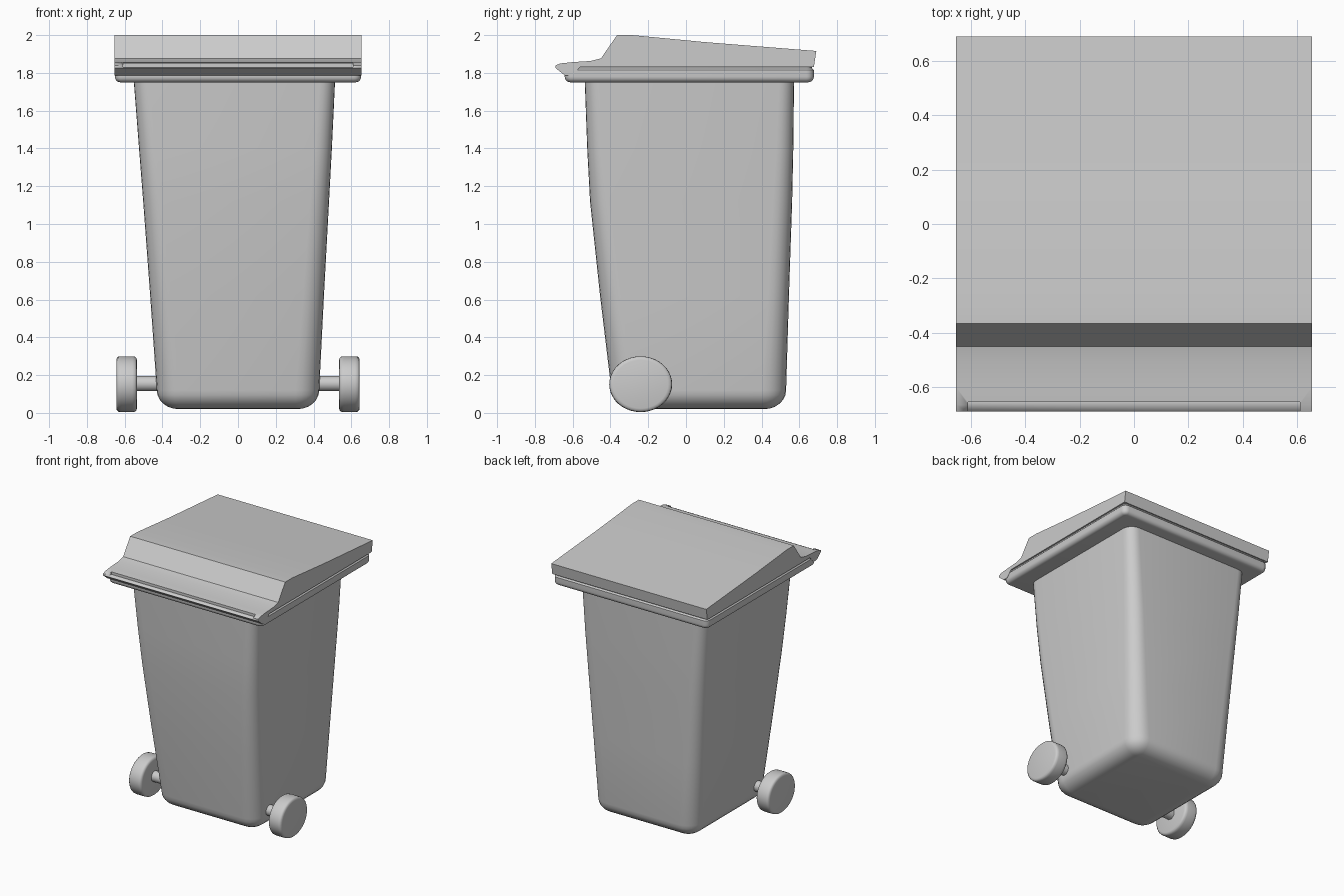
import bpy, bmesh, math

if "Cube" in bpy.data.objects:
    bpy.data.objects.remove(bpy.data.objects["Cube"])


def finish(name, bm, angle=35):
    """Turn a bmesh into a named object, smooth except at sharp edges."""
    bmesh.ops.recalc_face_normals(bm, faces=bm.faces)
    mesh = bpy.data.meshes.new(name)
    bm.to_mesh(mesh)
    bm.free()
    ob = bpy.data.objects.new(name, mesh)
    bpy.context.collection.objects.link(ob)
    bpy.ops.object.select_all(action='DESELECT')
    ob.select_set(True)
    bpy.context.view_layer.objects.active = ob
    bpy.ops.object.shade_smooth_by_angle(angle=math.radians(angle))
    return ob


def rounded_ring(bm, x0, x1, y0, y1, z, r, n=6):
    """Ring of vertices around a rounded rectangle."""
    ring = []
    corners = [(x1 - r, y1 - r), (x0 + r, y1 - r), (x0 + r, y0 + r), (x1 - r, y0 + r)]
    for k, (cx, cy) in enumerate(corners):
        for i in range(n + 1):
            a = (k + i / n) * math.pi / 2
            ring.append(bm.verts.new((cx + r * math.cos(a), cy + r * math.sin(a), z)))
    return ring


def loft(name, sections, angle=35):
    """Skin a stack of rounded rectangles and cap both ends."""
    bm = bmesh.new()
    rings = [rounded_ring(bm, *s) for s in sections]
    for a, b in zip(rings, rings[1:]):
        for i in range(len(a)):
            j = (i + 1) % len(a)
            bm.faces.new((a[i], a[j], b[j], b[i]))
    bm.faces.new(rings[0])
    bm.faces.new(rings[-1])
    return finish(name, bm, angle)


def box(name, x0, x1, y0, y1, z0, z1):
    bm = bmesh.new()
    bmesh.ops.create_cube(bm, size=1)
    for v in bm.verts:
        v.co = (x1 if v.co.x > 0 else x0, y1 if v.co.y > 0 else y0, z1 if v.co.z > 0 else z0)
    return finish(name, bm)


def turned(name, profile, y, z, sy=1, sz=1, n=40):
    """Turn (x, radius) pairs around an axis along x, optionally squashed."""
    bm = bmesh.new()
    rings = [[bm.verts.new((x, y + sy * r * math.cos(2 * math.pi * i / n),
                            z + sz * r * math.sin(2 * math.pi * i / n)))
              for i in range(n)] for x, r in profile]
    for a, b in zip(rings, rings[1:]):
        for i in range(n):
            j = (i + 1) % n
            bm.faces.new((a[i], a[j], b[j], b[i]))
    bm.faces.new(rings[0])
    bm.faces.new(rings[-1])
    return finish(name, bm, 50)


# Bin body: tapered tub with a rounded floor edge
sections = []
for i in range(7):
    a = i / 6 * math.pi / 2
    inset = 0.115 * (1 - math.sin(a))
    sections.append((-0.43 + inset, 0.43 - inset, -0.395 + inset, 0.53 - inset,
                     0.02 + 0.10 * (1 - math.cos(a)), 0.125 - inset))
sections += [
    (-0.465, 0.455, -0.455, 0.545, 0.62, 0.11),
    (-0.502, 0.482, -0.508, 0.562, 1.12, 0.10),
    (-0.524, 0.497, -0.523, 0.568, 1.40, 0.09),
    (-0.552, 0.514, -0.536, 0.572, 1.76, 0.08),
]
loft("bin_body", sections, 40)

# Lid rim: slab with a rounded lower edge, stepped in under the lid
rim = []
for i in range(6):
    a = i / 5 * math.pi / 2
    d = 0.03 * (1 - math.sin(a))
    rim.append((-0.652 + d, 0.652 - d, -0.642 + d, 0.677 - d,
                1.75 + 0.03 * (1 - math.cos(a)), 0.04 - d))
rim += [(-0.652, 0.652, -0.642, 0.677, 1.815, 0.04),
        (-0.642, 0.642, -0.632, 0.667, 1.825, 0.03),
        (-0.642, 0.642, -0.632, 0.667, 1.84, 0.03)]
loft("lid_rim", rim)

# Lid: side profile (y, z) extruded across the width
profile = [(-0.69, 1.825), (-0.69, 1.84), (-0.665, 1.85), (-0.60, 1.857),
           (-0.505, 1.863), (-0.45, 1.877), (-0.365, 2.0), (-0.285, 2.0),
           (0.10, 1.963), (0.69, 1.916), (0.677, 1.832), (-0.56, 1.832),
           (-0.60, 1.785), (-0.64, 1.785)]
bm = bmesh.new()
face = bm.faces.new([bm.verts.new((-0.654, y, z)) for y, z in profile])
ext = bmesh.ops.extrude_face_region(bm, geom=[face])
bmesh.ops.translate(bm, vec=(1.308, 0, 0),
                    verts=[g for g in ext["geom"] if isinstance(g, bmesh.types.BMVert)])
lid = finish("lid", bm, 25)

# Finger slot along the front lip
cutter = box("lip_slot_cutter", -0.61, 0.61, -0.72, -0.655, 1.832, 1.88)
cutter.hide_render = True
cutter.hide_viewport = True
cut = lid.modifiers.new("lip_slot", 'BOOLEAN')
cut.operation = 'DIFFERENCE'
cut.object = cutter
cut.solver = 'EXACT'

# Wheels and axle stubs on both sides
for side, s in (("left", -1), ("right", 1)):
    edge = [(0.535, 0.130), (0.538, 0.141), (0.546, 0.148), (0.56, 0.15),
            (0.62, 0.15), (0.634, 0.148), (0.641, 0.141), (0.644, 0.130)]
    turned(side + "_wheel", [(s * x, r) for x, r in edge], -0.24, 0.152, 1.11, 0.985)
    turned(side + "_axle", [(s * 0.35, 0.04), (s * 0.55, 0.04)], -0.24, 0.155, n=24)
